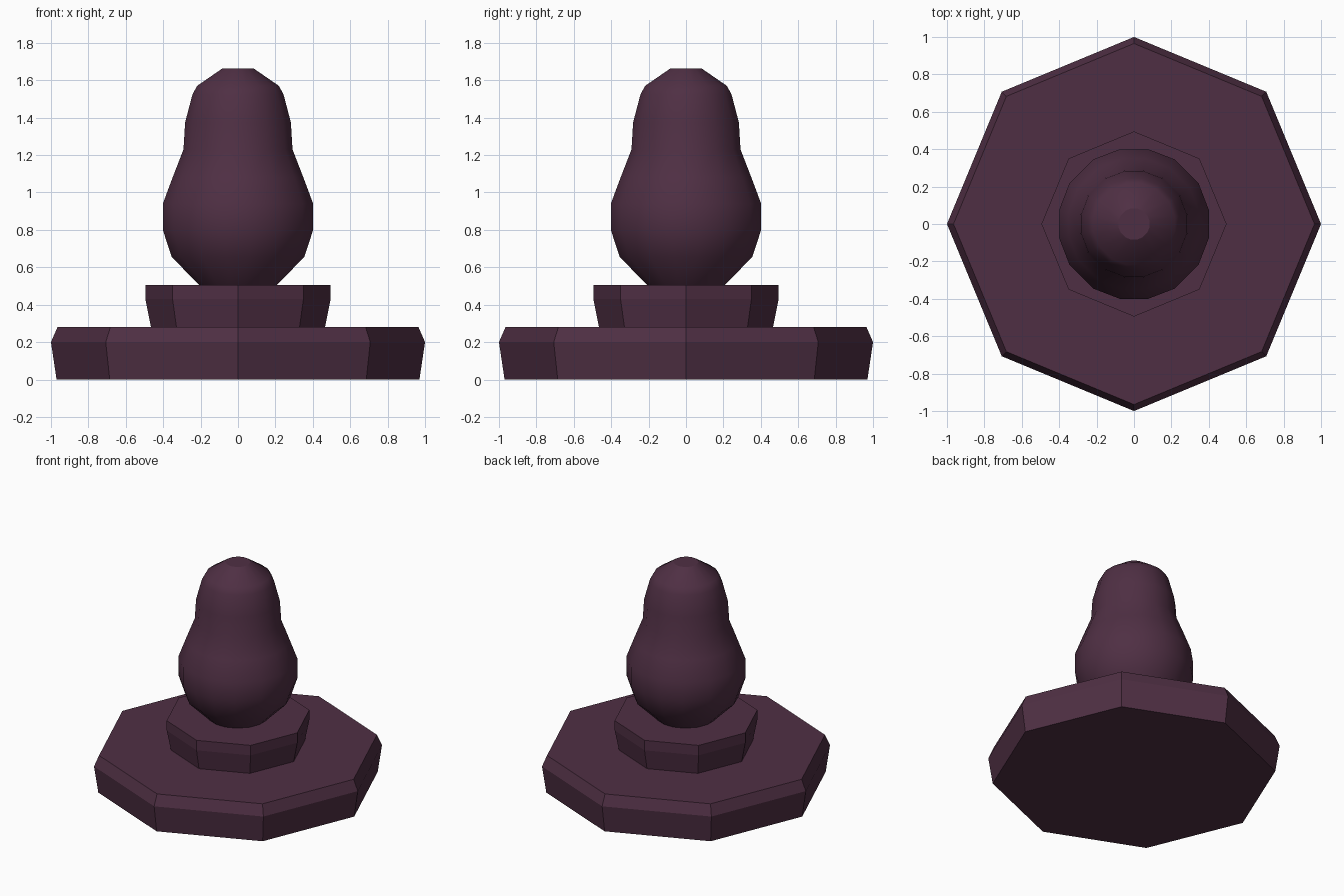
import bpy, bmesh, math

if "Cube" in bpy.data.objects:
    bpy.data.objects.remove(bpy.data.objects["Cube"])

purple = bpy.data.materials.new("dark_plum")
purple.diffuse_color = (0.078, 0.0285, 0.057, 1)
purple.use_nodes = True
purple.node_tree.nodes["Principled BSDF"].inputs["Base Color"].default_value = purple.diffuse_color


def lathe(name, profile, angles, smooth=False):
    """Stack rings of (radius, z) at the given angles and cap both ends."""
    bm = bmesh.new()
    rings = [[bm.verts.new((r * math.cos(a), r * math.sin(a), z)) for a in angles]
             for r, z in profile]
    n = len(angles)
    for lo, hi in zip(rings, rings[1:]):
        for i in range(n):
            j = (i + 1) % n
            bm.faces.new((lo[i], lo[j], hi[j], hi[i]))
    bm.faces.new(rings[0][::-1])
    bm.faces.new(rings[-1])
    mesh = bpy.data.meshes.new(name)
    bm.to_mesh(mesh)
    bm.free()
    mesh.materials.append(purple)
    obj = bpy.data.objects.new(name, mesh)
    bpy.context.collection.objects.link(obj)
    if smooth:
        bpy.ops.object.select_all(action='DESELECT')
        obj.select_set(True)
        bpy.context.view_layer.objects.active = obj
        bpy.ops.object.shade_smooth_by_angle(angle=math.radians(30))
    return obj


# Octagonal plinth tiers, corners on the axes
octagon = [math.radians(45 * i) for i in range(8)]
lathe("lower_plinth", [(0.97, 0), (1.0, 0.2), (0.965, 0.28)], octagon)
lathe("upper_plinth", [(0.465, 0.28), (0.495, 0.43), (0.495, 0.505)], octagon)

# Pear-shaped body: twelve sides, slightly uneven spacing
twelve = [math.radians(90 * q + d) for q in range(4) for d in (10, 32, 58, 80)]
twelve = sorted(twelve)
body = [(0.205, 0.5), (0.36, 0.655), (0.408, 0.8), (0.408, 0.94),
        (0.355, 1.08), (0.296, 1.23), (0.287, 1.375), (0.247, 1.525),
        (0.222, 1.57), (0.085, 1.663)]
lathe("pear_body", body, twelve, smooth=True)
